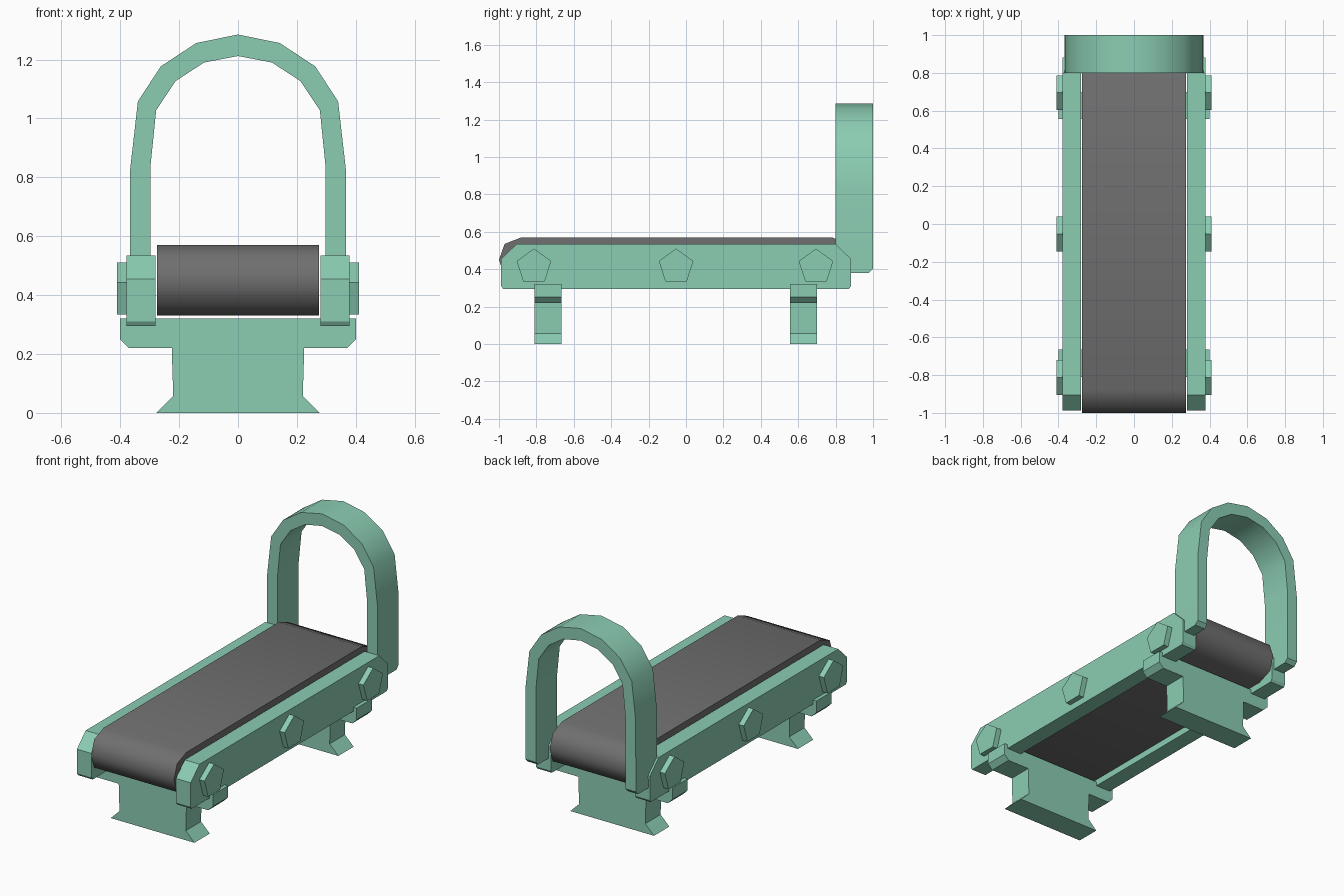
import bpy, bmesh, math

if "Cube" in bpy.data.objects:
    bpy.data.objects.remove(bpy.data.objects["Cube"])


def material(name, color):
    m = bpy.data.materials.new(name)
    m.diffuse_color = (*color, 1)
    m.use_nodes = True
    m.node_tree.nodes["Principled BSDF"].inputs["Base Color"].default_value = m.diffuse_color
    return m


GREEN = material("mint green", (0.26, 0.61, 0.45))
GREY = material("belt grey", (0.16, 0.16, 0.16))


def prism(name, pts, axis, a, b, mat, smooth=None):
    """Extrude a profile from a to b: (y,z) points along x, or (x,z) points along y."""
    bm = bmesh.new()

    def ring(t):
        return [bm.verts.new((t, p, z) if axis == "x" else (p, t, z)) for p, z in pts]

    r0, r1 = ring(a), ring(b)
    bm.faces.new(r0)
    bm.faces.new(r1)
    for i in range(len(pts)):
        j = (i + 1) % len(pts)
        bm.faces.new((r0[i], r0[j], r1[j], r1[i]))
    bmesh.ops.recalc_face_normals(bm, faces=bm.faces)
    me = bpy.data.meshes.new(name)
    bm.to_mesh(me)
    bm.free()
    me.materials.append(mat)
    ob = bpy.data.objects.new(name, me)
    bpy.context.collection.objects.link(ob)
    if smooth:
        bpy.ops.object.select_all(action="DESELECT")
        ob.select_set(True)
        bpy.context.view_layer.objects.active = ob
        bpy.ops.object.shade_smooth_by_angle(angle=math.radians(smooth))
    return ob


def mirrored(half):
    """Complete a right-hand profile with its mirror image in x."""
    return half + [(-x, z) for x, z in reversed(half) if x > 1e-6]


# belt: rounded at both ends
MID = -0.05
end = [(0.83, 0.57), (0.92, 0.535), (0.95, 0.45), (0.92, 0.365), (0.83, 0.33)]
belt_pts = [(y + MID, z) for y, z in mirrored(end)]
prism("belt", belt_pts, "x", -0.275, 0.275, GREY, smooth=55)

# side rails and pentagonal bolts
rail = [(-0.978, 0.295), (-0.988, 0.31), (-0.988, 0.455), (-0.905, 0.535),
        (0.80, 0.535), (0.882, 0.455), (0.882, 0.31), (0.872, 0.295)]
for s, side in ((-1, "left"), (1, "right")):
    prism(f"{side}_rail", rail, "x", s * 0.28, s * 0.378, GREEN)
    for n, y in enumerate((-0.813, -0.053, 0.695)):
        bolt = [(y + 0.097 * math.sin(k * math.tau / 5),
                 0.413 + 0.097 * math.cos(k * math.tau / 5)) for k in range(5)]
        prism(f"{side}_bolt_{n + 1}", bolt, "x", s * 0.36, s * 0.411, GREEN)

# support feet
foot = mirrored([(0.40, 0.32), (0.40, 0.25), (0.37, 0.22), (0.225, 0.22),
                 (0.22, 0.057), (0.278, 0.0)])
prism("front_foot", foot, "y", -0.81, -0.665, GREEN)
prism("back_foot", foot, "y", 0.555, 0.70, GREEN)

# arch over the back end
outer = [(0.367, 0.38), (0.366, 0.83), (0.34, 1.058), (0.262, 1.177),
         (0.142, 1.256), (0.0, 1.285)]
inner = [(0.297, 0.38), (0.297, 0.84), (0.278, 1.028), (0.212, 1.127),
         (0.115, 1.19), (0.0, 1.212)]
arch = prism("arch", mirrored(outer) + mirrored(inner)[::-1], "y", 0.80, 1.0, GREEN)
# bevel the lower back edges of the arch legs
bm = bmesh.new()
bm.from_mesh(arch.data)
low = [e for e in bm.edges
       if all(v.co.z < 0.39 and v.co.y > 0.99 for v in e.verts)]
bmesh.ops.bevel(bm, geom=low, offset=0.022, segments=1, affect="EDGES")
bm.to_mesh(arch.data)
bm.free()
bpy.ops.object.select_all(action="DESELECT")
arch.select_set(True)
bpy.context.view_layer.objects.active = arch
bpy.ops.object.shade_smooth_by_angle(angle=math.radians(35))
